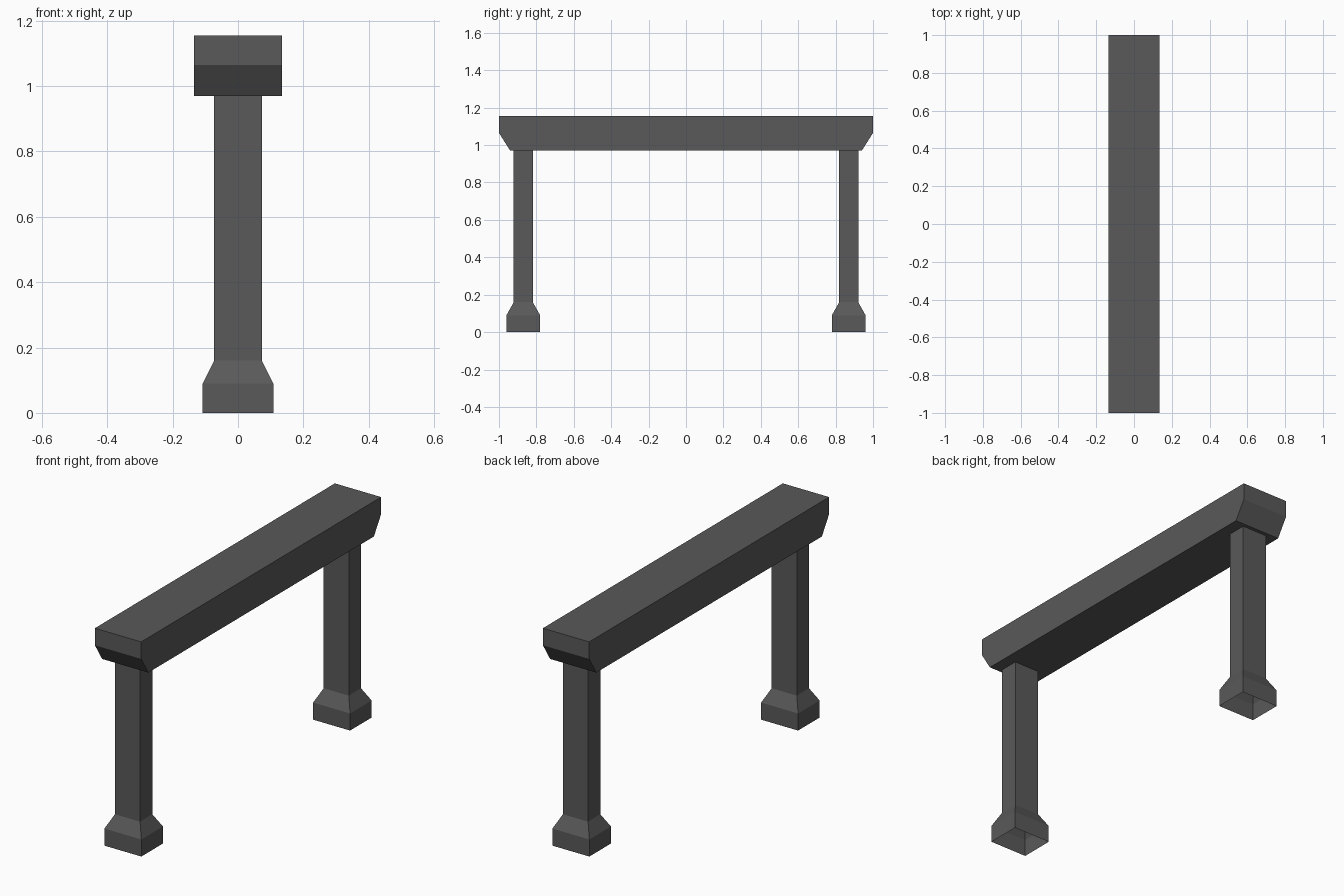
import bpy, bmesh

if "Cube" in bpy.data.objects:
    bpy.data.objects.remove(bpy.data.objects["Cube"])

dark = bpy.data.materials.new("dark_grey")
dark.diffuse_color = (0.1, 0.1, 0.1, 1)
dark.use_nodes = True
dark.node_tree.nodes["Principled BSDF"].inputs["Base Color"].default_value = dark.diffuse_color


def finish(name, bm):
    bmesh.ops.recalc_face_normals(bm, faces=bm.faces)
    mesh = bpy.data.meshes.new(name)
    bm.to_mesh(mesh)
    bm.free()
    mesh.materials.append(dark)
    obj = bpy.data.objects.new(name, mesh)
    bpy.context.collection.objects.link(obj)
    return obj


# Crossbeam: side profile (y, z) with chamfered lower ends, extruded along x
HALF_W = 0.135
profile = [(-1, 1.155), (-1, 1.065), (-0.94, 0.97),
           (0.94, 0.97), (1, 1.065), (1, 1.155)]
bm = bmesh.new()
face = bm.faces.new([bm.verts.new((-HALF_W, y, z)) for y, z in profile])
ext = bmesh.ops.extrude_face_region(bm, geom=[face], use_keep_orig=True)
moved = [v for v in ext["geom"] if isinstance(v, bmesh.types.BMVert)]
bmesh.ops.translate(bm, verts=moved, vec=(2 * HALF_W, 0, 0))
finish("crossbeam", bm)


# Post with flared foot: stacked rectangular rings (half x, half y, z), open underneath
def post(name, y):
    bm = bmesh.new()
    rings = []
    for hx, hy, z in [(0.108, 0.09, 0), (0.108, 0.09, 0.09),
                      (0.073, 0.051, 0.16), (0.073, 0.051, 0.97)]:
        rings.append([bm.verts.new((sx * hx, y + sy * hy, z))
                      for sx, sy in [(-1, -1), (1, -1), (1, 1), (-1, 1)]])
    for low, high in zip(rings, rings[1:]):
        for i in range(4):
            j = (i + 1) % 4
            bm.faces.new((low[i], low[j], high[j], high[i]))
    # Open shell: normals follow the ring winding, which faces outward
    finish(name, bm)


post("front_post", -0.87)
post("back_post", 0.87)
